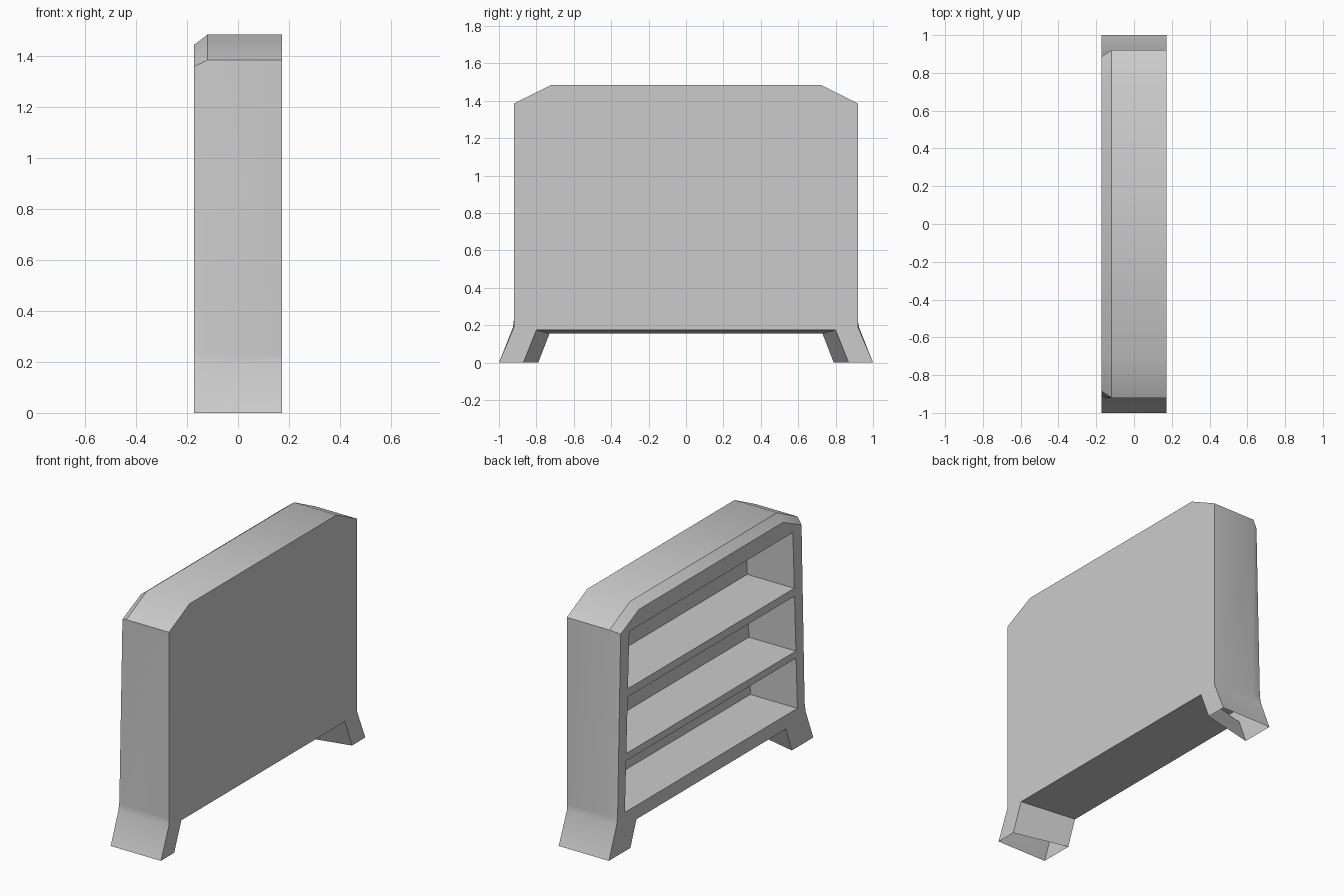
import bpy, bmesh

if "Cube" in bpy.data.objects:
    bpy.data.objects.remove(bpy.data.objects["Cube"])


def mesh_object(name, bm):
    bmesh.ops.recalc_face_normals(bm, faces=bm.faces)
    me = bpy.data.meshes.new(name)
    bm.to_mesh(me)
    bm.free()
    ob = bpy.data.objects.new(name, me)
    bpy.context.collection.objects.link(ob)
    return ob


def loft(bm, rings):
    """Skin closed rings of points and cap both ends."""
    loops = [[bm.verts.new(p) for p in ring] for ring in rings]
    n = len(loops[0])
    for a, b in zip(loops, loops[1:]):
        for i in range(n):
            j = (i + 1) % n
            bm.faces.new((a[i], a[j], b[j], b[i]))
    bm.faces.new(loops[0])
    bm.faces.new(loops[-1])


def mirrored(x, half):
    """Full outline from a half outline given as (y, z), top to bottom."""
    return [(x, y, z) for y, z in half] + [(x, -y, z) for y, z in reversed(half)]


# Case with splayed legs: open front, end of the bevel, back
front = [(0.705, 1.445), (0.885, 1.36), (0.915, 0.245), (0.925, 0.19),
         (1.0, 0), (0.79, 0), (0.73, 0.155)]
middle = [(0.72, 1.485), (0.92, 1.385), (0.92, 0.23), (0.921, 0.19),
          (1.0, 0), (0.802, 0), (0.74, 0.158)]
back = [(0.72, 1.485), (0.92, 1.385), (0.92, 0.23), (0.92, 0.19),
        (1.0, 0), (0.87, 0), (0.80, 0.175)]
bm = bmesh.new()
loft(bm, [mirrored(-0.172, front), mirrored(-0.12, middle), mirrored(0.172, back)])
case = mesh_object("bookcase", bm)

# Three shelf recesses, slightly wider towards the floor
bm = bmesh.new()
for low, high in ((0.24, 0.555), (0.60, 0.945), (0.995, 1.345)):
    half = [(0.80 + (1.345 - z) * 0.04, z) for z in (high, low)]
    loft(bm, [mirrored(-0.3, half), mirrored(0.15, half)])
cutter = mesh_object("shelf_recess_cutter", bm)
cutter.hide_render = True

cut = case.modifiers.new("shelves", 'BOOLEAN')
cut.operation = 'DIFFERENCE'
cut.solver = 'EXACT'
cut.object = cutter
bpy.context.view_layer.objects.active = case
case.select_set(True)
bpy.ops.object.modifier_apply(modifier=cut.name)
bpy.data.objects.remove(cutter)

# Legs are open underneath
bm = bmesh.new()
bm.from_mesh(case.data)
soles = [f for f in bm.faces if all(v.co.z < 0.001 for v in f.verts)]
bmesh.ops.delete(bm, geom=soles, context='FACES')
bm.to_mesh(case.data)
bm.free()

bpy.ops.object.shade_smooth_by_angle(angle=0.63)
